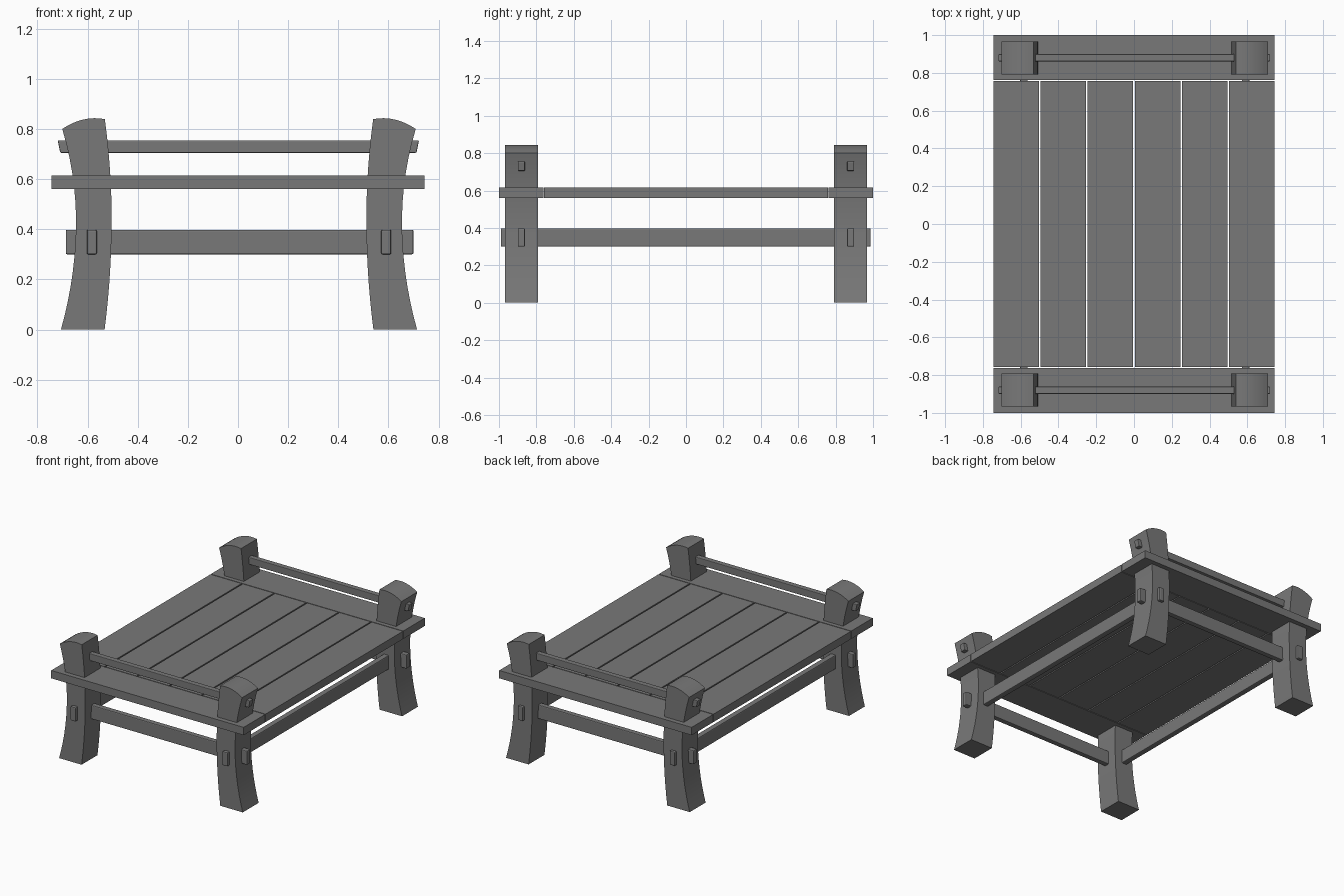
import bpy
import bmesh
import math

cube = bpy.data.objects.get("Cube")
if cube:
    bpy.data.objects.remove(cube, do_unlink=True)

# One grey for all the timber
wood = bpy.data.materials.new("grey timber")
wood.use_nodes = True
GREY = (0.19, 0.19, 0.19, 1)
wood.diffuse_color = GREY
wood.node_tree.nodes["Principled BSDF"].inputs["Base Color"].default_value = GREY


def prism(name, outline, y0, y1, bevel=0.0):
    """Extrude an x-z outline from y0 to y1."""
    bm = bmesh.new()
    front = [bm.verts.new((x, y0, z)) for x, z in outline]
    back = [bm.verts.new((x, y1, z)) for x, z in outline]
    bm.faces.new(front)
    bm.faces.new(back[::-1])
    n = len(outline)
    for i in range(n):
        j = (i + 1) % n
        bm.faces.new((front[i], back[i], back[j], front[j]))
    bmesh.ops.recalc_face_normals(bm, faces=bm.faces)
    mesh = bpy.data.meshes.new(name)
    bm.to_mesh(mesh)
    bm.free()
    mesh.materials.append(wood)
    obj = bpy.data.objects.new(name, mesh)
    bpy.context.collection.objects.link(obj)
    if bevel:
        mod = obj.modifiers.new("soft edges", "BEVEL")
        mod.width = bevel
        mod.segments = 2
    return obj


def box(name, x, y, z, bevel=0.0):
    outline = [(x[0], z[0]), (x[1], z[0]), (x[1], z[1]), (x[0], z[1])]
    return prism(name, outline, y[0], y[1], bevel)


# Bowed post outline: outer curve up, domed cap, inner curve down
def post_outline(steps=14):
    outer, cap, inner = [], [], []
    for i in range(steps + 1):
        t = i / steps
        z = 0.8 * t
        outer.append((0.65 + (0.4 if z > 0.43 else 0.325) * (z - 0.43) ** 2, z))
        z = 0.839 * (1 - t)
        inner.append((0.508 + (0.17 if z > 0.44 else 0.145) * (z - 0.44) ** 2, z))
    outer_x, inner_x = outer[-1][0], inner[0][0]
    for i in range(1, 8):
        x = outer_x + (inner_x - outer_x) * i / 8
        cap.append((x, 0.843 - 2.5 * (x - 0.575) ** 2))
    return outer + cap + inner


CENTRE = 0.004
posts = []
for side, sx in (("left", 1), ("right", -1)):
    shape = [(CENTRE + sx * x, z) for x, z in post_outline()]
    for end, y0, y1 in (("front", -0.967, -0.792), ("back", 0.792, 0.967)):
        posts.append(prism(f"{end}_{side}_post", shape, y0, y1))

    # Long lower rail with its ends passing through the posts
    xc = CENTRE + sx * 0.587
    box(f"{side}_long_rail", (xc - 0.02, xc + 0.02), (-0.99, 0.987), (0.3, 0.398), 0.006)

bpy.ops.object.select_all(action="DESELECT")
for post in posts:
    post.select_set(True)
bpy.context.view_layer.objects.active = posts[0]
bpy.ops.object.shade_smooth_by_angle(angle=math.radians(25))

for end, sy in (("front", -1), ("back", 1)):
    yc = sy * 0.88
    span = (yc - 0.019, yc + 0.019)
    # Lower cross rail and slant-ended upper rail
    box(f"{end}_cross_rail", (-0.687, 0.7), span, (0.3, 0.398), 0.006)
    prism(f"{end}_upper_rail",
          [(-0.709, 0.705), (0.712, 0.705), (0.722, 0.755), (-0.719, 0.755)],
          span[0], span[1], 0.004)
    # Wide board closing the end of the top
    ys = sorted((sy * 0.763, sy * 1.0))
    box(f"{end}_end_board", (-0.744, 0.744), ys, (0.56, 0.615))

# Six lengthwise planks
for i in range(6):
    x = -0.744 + i * 0.2495
    box(f"plank_{i + 1}", (x, x + 0.2405), (-0.758, 0.758), (0.56, 0.615))
